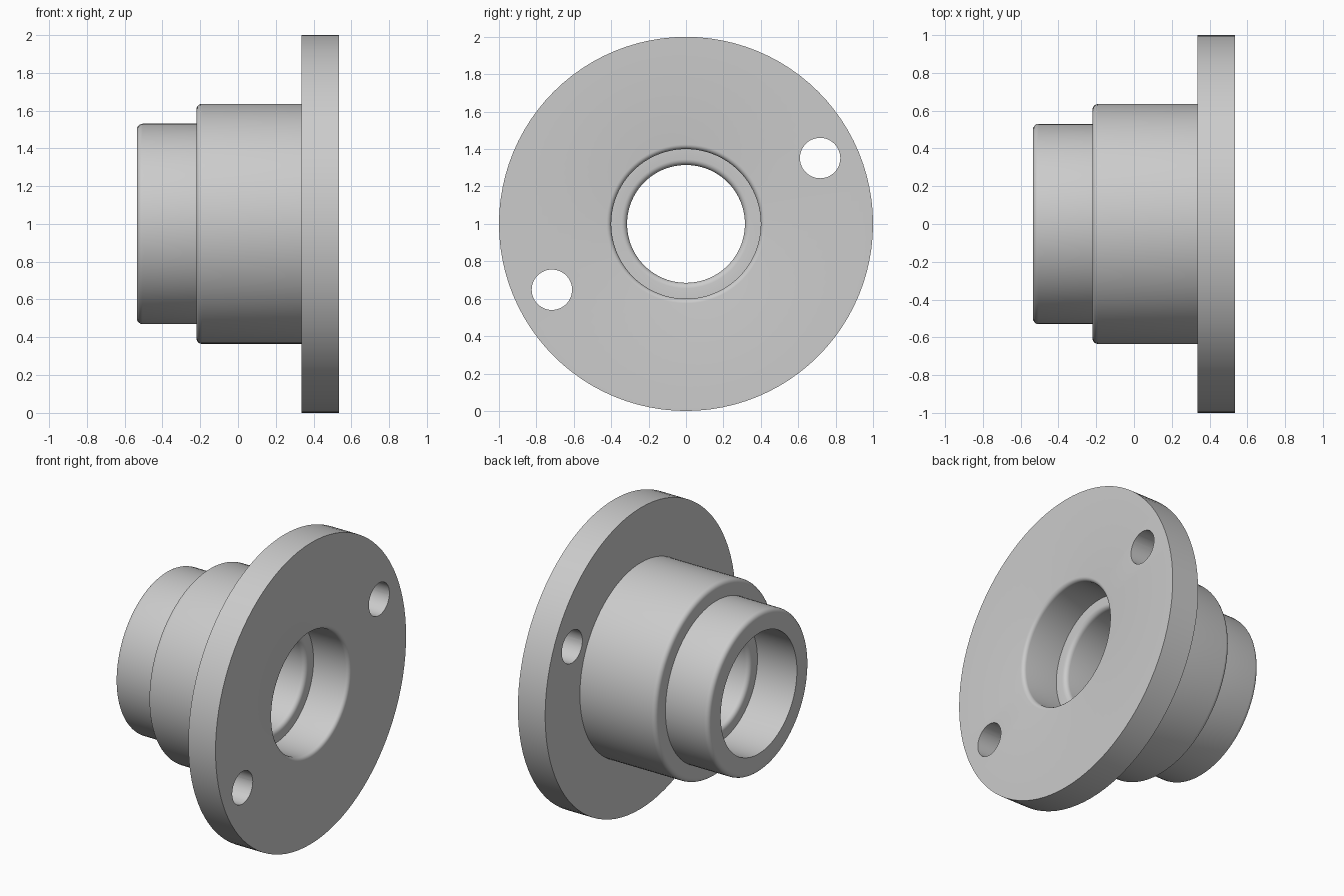
import bpy, bmesh, math
from mathutils import Vector, Matrix

cube = bpy.data.objects.get("Cube")
if cube:
    bpy.data.objects.remove(cube, do_unlink=True)

SEGMENTS = 96
AXIS_Z = 1.0

steel = bpy.data.materials.new("grey_metal")
steel.use_nodes = True
colour = (0.6, 0.6, 0.6, 1)
steel.diffuse_color = colour
steel.node_tree.nodes["Principled BSDF"].inputs["Base Color"].default_value = colour


def rounded(corners, steps=5):
    """Turn (x, radius, fillet) corners into a closed, filleted profile."""
    points = []
    for i, (x, r, fillet) in enumerate(corners):
        here = Vector((x, r))
        if not fillet:
            points.append(here)
            continue
        before = Vector(corners[i - 1][:2])
        after = Vector(corners[(i + 1) % len(corners)][:2])
        a = (before - here).normalized() * fillet
        b = (after - here).normalized() * fillet
        for s in range(steps + 1):
            t = s / steps * math.pi / 2
            points.append(here + a * (1 - math.sin(t)) + b * (1 - math.cos(t)))
    return points


def lathe(name, profile):
    """Revolve a closed profile around the x axis."""
    bm = bmesh.new()
    rings = []
    for k in range(SEGMENTS):
        turn = Matrix.Rotation(math.tau * k / SEGMENTS, 3, 'X')
        rings.append([bm.verts.new(turn @ Vector((p.x, 0, p.y))) for p in profile])
    n = len(profile)
    for k in range(SEGMENTS):
        a, b = rings[k], rings[(k + 1) % SEGMENTS]
        for i in range(n):
            j = (i + 1) % n
            bm.faces.new((a[i], a[j], b[j], b[i]))
    bmesh.ops.recalc_face_normals(bm, faces=bm.faces)
    mesh = bpy.data.meshes.new(name)
    bm.to_mesh(mesh)
    bm.free()
    obj = bpy.data.objects.new(name, mesh)
    bpy.context.collection.objects.link(obj)
    obj.location.z = AXIS_Z
    mesh.materials.append(steel)
    return obj


# Stepped hub, flange and bore with a narrower land in the middle
hub = lathe("flanged_hub", rounded([
    (-0.535, 0.40, 0), (-0.535, 0.53, 0.03),
    (-0.22, 0.53, 0), (-0.22, 0.635, 0.03),
    (0.335, 0.635, 0), (0.335, 1.0, 0),
    (0.535, 1.0, 0), (0.535, 0.40, 0.025),
    (0.275, 0.40, 0), (0.275, 0.315, 0.03),
    (-0.245, 0.315, 0.03), (-0.245, 0.40, 0),
]))

# Two opposite bolt holes through the flange
for side in (1, -1):
    bpy.ops.mesh.primitive_cylinder_add(
        vertices=48, radius=0.108, depth=0.4,
        location=(0.435, 0.717 * side, AXIS_Z + 0.352 * side),
        rotation=(0, math.pi / 2, 0))
    cutter = bpy.context.object
    cutter.name = "bolt_hole_cutter"
    cutter.data.materials.append(steel)
    bpy.context.view_layer.update()
    cut = hub.modifiers.new("bolt_hole", 'BOOLEAN')
    cut.operation = 'DIFFERENCE'
    cut.solver = 'EXACT'
    cut.object = cutter
    bpy.ops.object.select_all(action='DESELECT')
    hub.select_set(True)
    bpy.context.view_layer.objects.active = hub
    bpy.ops.object.modifier_apply(modifier=cut.name)
    bpy.data.objects.remove(cutter, do_unlink=True)

# Smooth round walls, crisp steps
bpy.ops.object.shade_smooth_by_angle(angle=math.radians(30))
